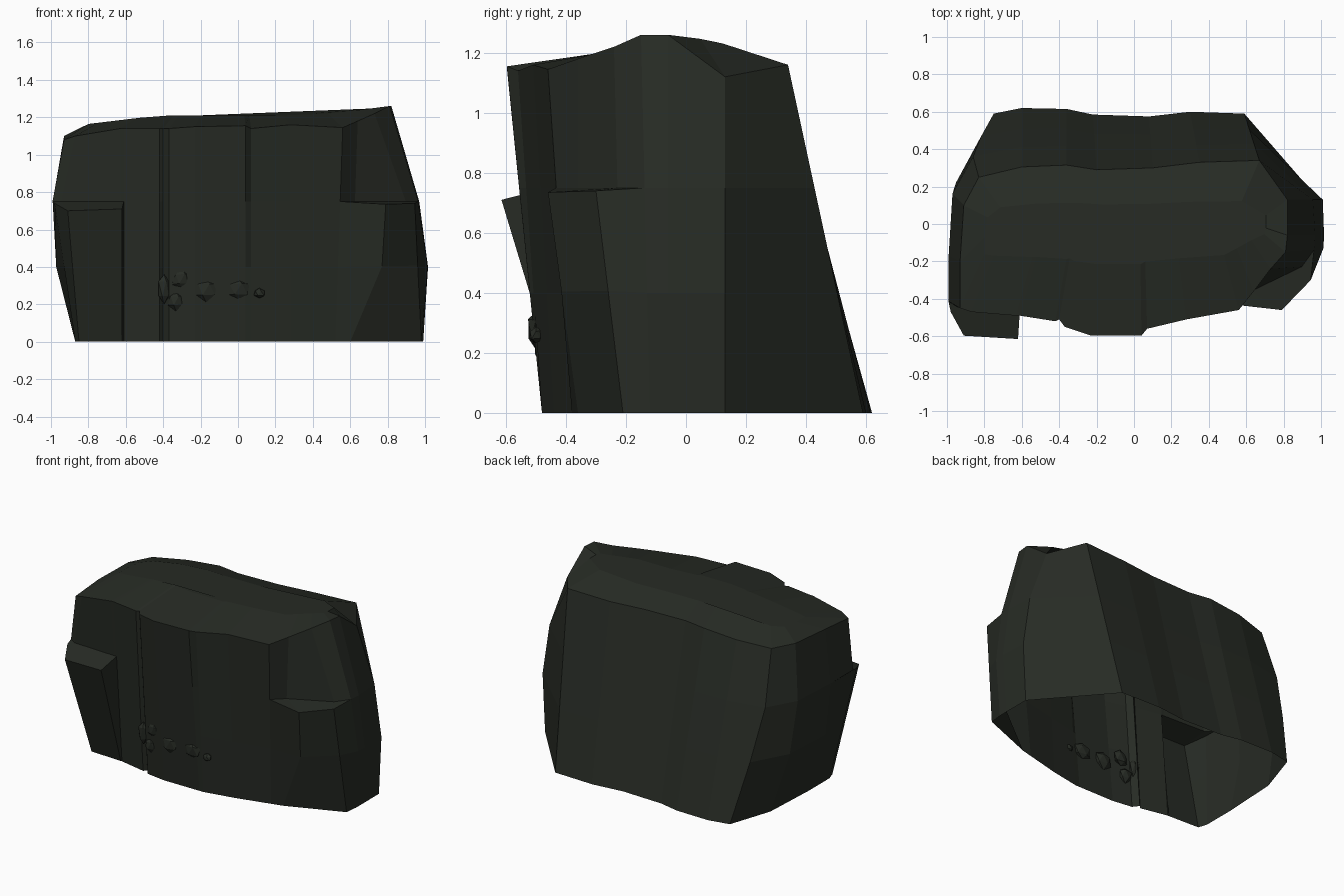
import bpy, bmesh, random
from mathutils import Vector, Matrix

if "Cube" in bpy.data.objects:
    bpy.data.objects.remove(bpy.data.objects["Cube"])

random.seed(4)
stone = bpy.data.materials.new("dark_stone")
stone.diffuse_color = (0.02, 0.024, 0.018, 1)
stone.use_nodes = True
stone.node_tree.nodes["Principled BSDF"].inputs["Base Color"].default_value = stone.diffuse_color


def finish(bm, name):
    bmesh.ops.remove_doubles(bm, verts=bm.verts, dist=0.0005)
    mesh = bpy.data.meshes.new(name)
    bm.to_mesh(mesh)
    bm.free()
    mesh.materials.append(stone)
    obj = bpy.data.objects.new(name, mesh)
    bpy.context.collection.objects.link(obj)
    return obj


# Boulder columns, counter-clockwise from front left: bottom x, y, top x, y, z
COLUMNS = [
    (-.87, -.33, -.93, -.45, 1.08), (-.85, -.39, -.87, -.47, 1.10),
    (-.62, -.40, -.63, -.49, 1.14), (-.61, -.40, -.61, -.49, 1.14),
    (-.42, -.44, -.42, -.52, 1.14), (-.40, -.42, -.40, -.51, 1.14),
    (-.37, -.46, -.37, -.55, 1.14), (-.23, -.48, -.23, -.597, 1.15),
    (.04, -.48, .04, -.597, 1.155), (.07, -.48, .07, -.56, 1.14),
    (.28, -.44, .28, -.51, 1.16), (.52, -.38, .56, -.46, 1.145),
    (.60, -.36, .64, -.36, 1.18), (.98, -.21, .73, -.24, 1.22),
    (.99, -.12, .81, -.15, 1.26), (.99, -.06, .82, -.06, 1.26),
    (.99, .13, .82, .13, 1.12), (.59, .59, .67, .34, 1.16),
    (.30, .60, .35, .33, 1.15), (.08, .575, .10, .30, 1.15),
    (-.22, .585, -.20, .29, 1.15), (-.36, .615, -.36, .315, 1.15),
    (-.60, .62, -.60, .305, 1.13), (-.75, .59, -.83, .25, 1.11),
    (-.85, .29, -.91, .10, 1.11), (-.87, -.10, -.93, -.20, 1.10),
]
# Outer ledge corners of the two low blocks, by column
LEDGES = {0: (-.98, -.47, .74), 1: (-.91, -.597, .70), 2: (-.62, -.615, .71),
          12: (.79, -.46, .735), 13: (.945, -.30, .74)}


def wall_point(col, z):
    x0, y0, x1, y1, z1 = col
    p = Vector((x0, y0, 0)).lerp(Vector((x1, y1, z1)), z / z1)
    side = max(0, min(1, (abs(p.x) - .72) / .12))
    if 0 < z < 1:
        p.x += .08 * side * (1 if p.x > 0 else -1)
    return p


def ridge_height(x):
    if x < -.42:
        return 1.21 + (x + .42) * .12
    return 1.21 + max(0, x - .4) * .12


rings = [[], [], [], [], [], []]
for i, col in enumerate(COLUMNS):
    bottom, top = wall_point(col, 0), Vector(col[2:])
    upper = wall_point(col, .75)
    lower, low = upper.copy(), wall_point(col, .4)
    if i in LEDGES:
        lower = Vector(LEDGES[i])
        low = bottom.lerp(lower, .55)
        if i == 12:
            low.x = .77
    inner = Vector((top.x * .86, top.y * .36, ridge_height(top.x * .86)))
    for ring, p in zip(rings, (bottom, low, lower, upper, top, inner)):
        ring.append(p)

# Boulder shell, open underneath
bm = bmesh.new()
verts = [[bm.verts.new(p) for p in ring] for ring in rings]
n = len(COLUMNS)
for a, b in zip(verts, verts[1:]):
    for i in range(n):
        j = (i + 1) % n
        bm.faces.new((a[i], a[j], b[j], b[i]))
bm.faces.new(verts[-1])
finish(bm, "boulder")

# Small stone chips stuck on the front: x, y, z, half width, half height
CHIPS = [(-.395, -.47, .28, .04, .09), (-.30, -.49, .335, .055, .06),
         (-.33, -.48, .22, .05, .055), (-.17, -.50, .28, .065, .065),
         (0, -.50, .28, .07, .065), (.115, -.50, .26, .035, .03)]
for k, (x, y, z, w, h) in enumerate(CHIPS):
    bm = bmesh.new()
    bmesh.ops.create_icosphere(bm, subdivisions=1, radius=1)
    for v in bm.verts:
        v.co *= random.uniform(.8, 1.1)
    bm.transform(Matrix.Translation((x, y, z)) @ Matrix.Diagonal((w, .028, h, 1)))
    finish(bm, f"stone_chip_{k + 1}")
